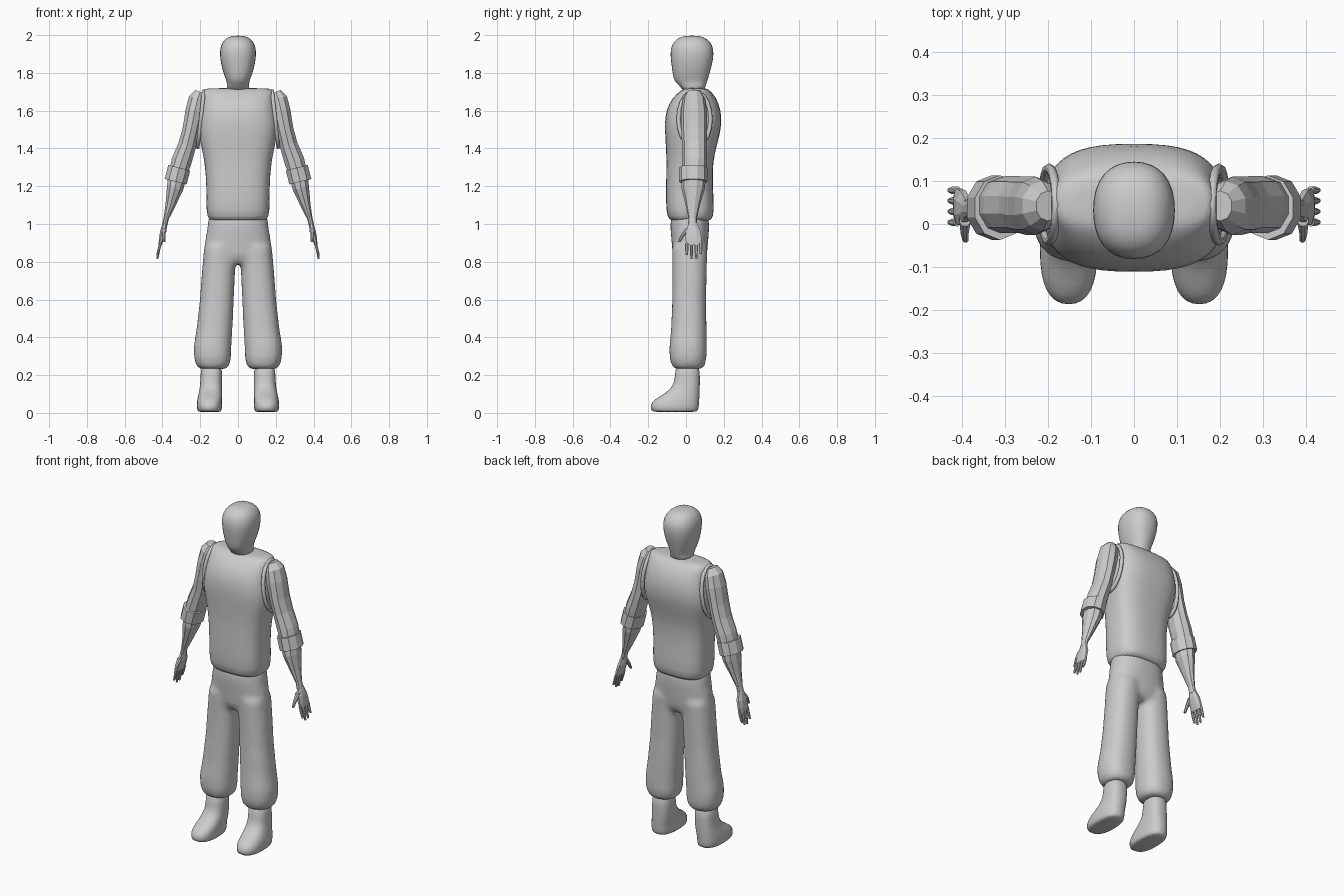
import bpy, bmesh, math
from mathutils import Vector

cube = bpy.data.objects.get("Cube")
if cube:
    bpy.data.objects.remove(cube, do_unlink=True)

grey = bpy.data.materials.new("plain grey")
grey.use_nodes = True
colour = (0.6, 0.6, 0.6, 1)
grey.diffuse_color = colour
grey.node_tree.nodes["Principled BSDF"].inputs["Base Color"].default_value = colour


def add_rings(bm, rings, sides, power, tilt):
    """Skin a closed tube over rings given as (x, y, z, half width, half depth)."""
    loops = []
    for i, (x, y, z, rx, ry) in enumerate(rings):
        u = Vector((1, 0, 0))
        if tilt:
            a, b = rings[max(i - 1, 0)], rings[min(i + 1, len(rings) - 1)]
            u = Vector((a[2] - b[2], 0, b[0] - a[0])).normalized()
        loop = []
        for k in range(sides):
            ang = 2 * math.pi * (k + 0.5) / sides
            c, s = math.cos(ang), math.sin(ang)
            c = math.copysign(abs(c) ** (2 / power), c)
            s = math.copysign(abs(s) ** (2 / power), s)
            loop.append(bm.verts.new(Vector((x, y, z)) + u * (c * rx) + Vector((0, s * ry, 0))))
        loops.append(loop)
    for lo, hi in zip(loops, loops[1:]):
        for k in range(sides):
            n = (k + 1) % sides
            bm.faces.new((lo[k], lo[n], hi[n], hi[k]))
    bm.faces.new(loops[0])
    bm.faces.new(loops[-1])


def loft(name, *tubes, sides=16, power=2.0, tilt=False, smooth=True, mirror=False, subdiv=1):
    bm = bmesh.new()
    for rings in tubes:
        add_rings(bm, rings, sides, power, tilt)
    bmesh.ops.recalc_face_normals(bm, faces=bm.faces)
    mesh = bpy.data.meshes.new(name)
    bm.to_mesh(mesh)
    bm.free()
    mesh.materials.append(grey)
    for p in mesh.polygons:
        p.use_smooth = smooth
    obj = bpy.data.objects.new(name, mesh)
    bpy.context.collection.objects.link(obj)
    if mirror:
        obj.modifiers.new("Mirror", "MIRROR").use_mirror_merge = False
    if smooth and subdiv:
        obj.modifiers.new("Subdivision", "SUBSURF").levels = subdiv
        obj.modifiers["Subdivision"].render_levels = subdiv
    return obj


def body(*rows):
    """Rings on the centre line from (z, half width, front y, back y)."""
    return [(0, (f + b) / 2, z, w, (b - f) / 2) for z, w, f, b in rows]


# Head and neck
loft("head", body(
    (1.70, .065, -.02, .10), (1.735, .06, -.035, .105), (1.755, .06, -.065, .115),
    (1.80, .08, -.073, .127), (1.85, .092, -.08, .142), (1.90, .099, -.086, .149),
    (1.945, .094, -.08, .145), (1.98, .072, -.055, .115), (1.998, .035, -.01, .075)),
    power=2.3)

# Sleeveless top
loft("vest", body(
    (1.015, .13, -.06, .11), (1.02, .155, -.09, .135), (1.06, .17, -.107, .152),
    (1.20, .167, -.107, .142), (1.33, .177, -.103, .142), (1.42, .198, -.108, .165),
    (1.50, .215, -.113, .186), (1.57, .207, -.112, .19), (1.64, .193, -.092, .175),
    (1.69, .188, -.05, .145), (1.712, .186, -.02, .12), (1.72, .16, .0, .10)),
    sides=24, power=2.8)

# Armhole rims
rim = bpy.data.curves.new("armhole_rims", "CURVE")
rim.dimensions = "3D"
rim.bevel_depth = 0.011
rim.bevel_resolution = 1
spline = rim.splines.new("POLY")
spline.points.add(19)
spline.use_cyclic_u = True
for k, p in enumerate(spline.points):
    a = 2 * math.pi * k / 20
    z = 1.555 + 0.148 * math.sin(a)
    p.co = (0.197 - 0.016 * math.sin(a), 0.045 + 0.085 * math.cos(a), z, 1)
rim.materials.append(grey)
rim_obj = bpy.data.objects.new("armhole_rims", rim)
bpy.context.collection.objects.link(rim_obj)
rim_obj.modifiers.new("Mirror", "MIRROR")

# Trousers: hips and two legs blended into one skin
hips = body((.79, .10, -.05, .09), (.83, .165, -.07, .11), (.90, .176, -.076, .117),
            (.98, .163, -.083, .123), (1.04, .155, -.08, .12))


def leg(side):
    return [(side * x, y, z, rx, ry) for x, y, z, rx, ry in (
        (.133, .012, .232, .07, .07), (.133, .012, .25, .088, .088),
        (.135, .011, .29, .098, .098), (.135, .011, .35, .10, .099),
        (.124, .015, .45, .095, .094), (.112, .017, .60, .090, .09),
        (.103, .019, .75, .088, .091), (.094, .02, .88, .085, .094))]


trousers = loft("trousers", hips, leg(1), leg(-1), sides=24, power=2.3, subdiv=0)
remesh = trousers.modifiers.new("Blend", "REMESH")
remesh.mode = "VOXEL"
remesh.voxel_size = 0.014
remesh.use_smooth_shade = True
relax = trousers.modifiers.new("Relax", "SMOOTH")
relax.factor = 0.5
relax.iterations = 8

# Boots
loft("boots", [
    (.150, -.058, .004, .055, .110), (.151, -.060, .010, .066, .126),
    (.152, -.061, .040, .069, .132), (.150, -.050, .070, .067, .122),
    (.146, -.022, .100, .064, .096), (.143, .000, .135, .060, .074),
    (.141, .008, .180, .058, .067), (.141, .008, .270, .058, .066)],
    power=2.5, mirror=True)

# Arms, faceted
loft("arms", [
    (.200, .042, 1.700, .030, .035), (.213, .042, 1.665, .050, .058),
    (.228, .042, 1.600, .052, .068), (.248, .042, 1.500, .048, .068),
    (.268, .045, 1.420, .050, .066), (.298, .045, 1.335, .056, .066),
    (.320, .042, 1.260, .052, .064), (.333, .038, 1.190, .046, .062),
    (.358, .036, 1.100, .028, .038), (.380, .035, 1.030, .015, .022),
    (.388, .035, .995, .015, .024)],
    sides=10, tilt=True, smooth=False, mirror=True)

# Bands round the elbows
loft("elbow_bands", [(.311, .038, 1.298, .063, .075), (.330, .038, 1.224, .063, .075)],
     sides=10, tilt=True, smooth=False, mirror=True)

# Hands: palm, thumb and four fingers
palm = [(.386, .036, 1.010, .013, .022), (.396, .038, .960, .018, .042),
        (.406, .040, .920, .014, .046), (.412, .041, .890, .009, .043)]
thumb = [(.392, .010, .975, .014, .016), (.393, -.018, .940, .010, .012),
         (.391, -.036, .905, .007, .008)]
fingers = [[(.410, y, .900, .008, .010), (.420, y, .860, .008, .009),
            (.427, y, tip, .006, .006)]
           for y, tip in ((.004, .835), (.029, .815), (.054, .818), (.078, .840))]
loft("hands", palm, thumb, *fingers, sides=8, smooth=False, mirror=True)
